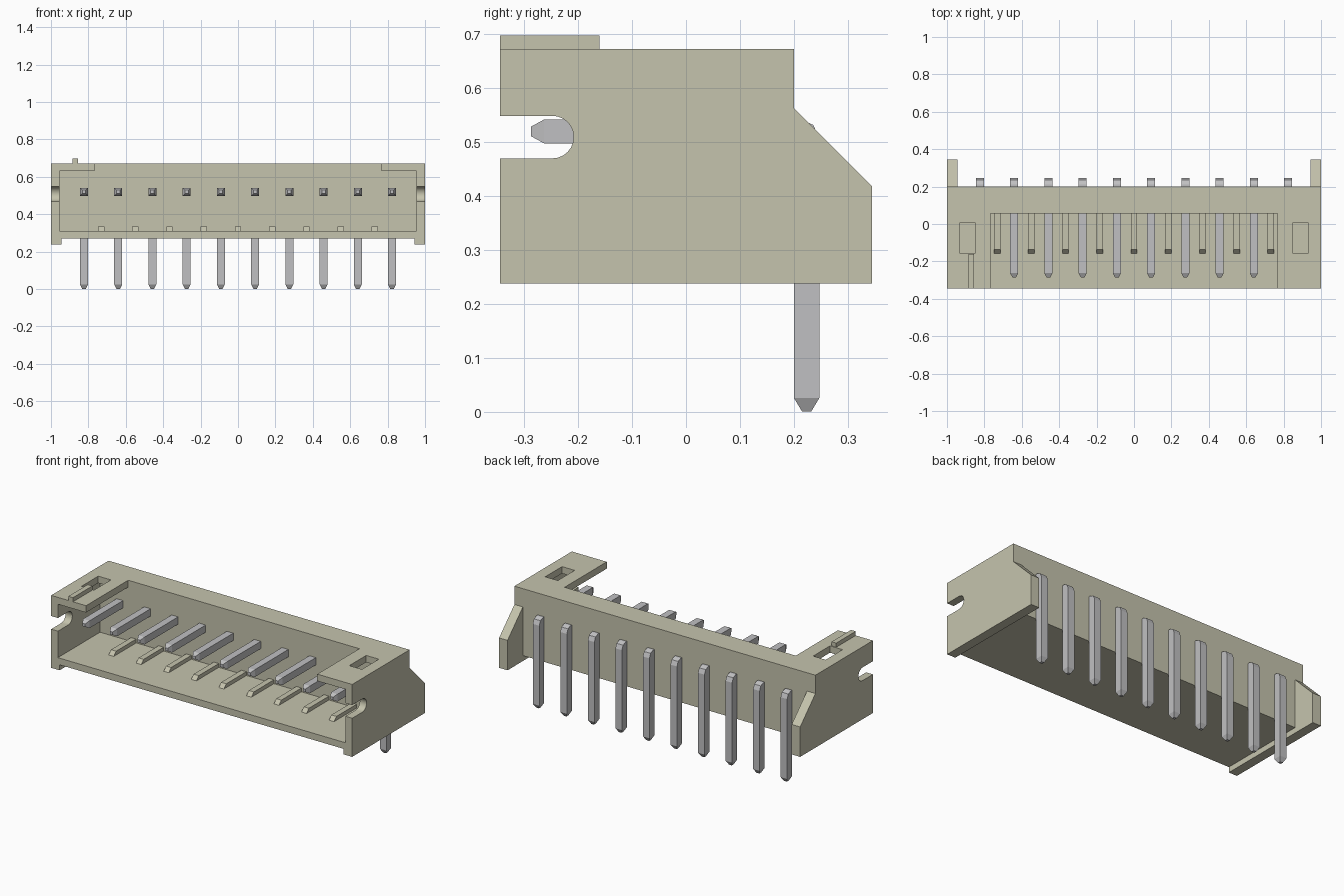
import bpy, bmesh

cube = bpy.data.objects.get("Cube")
if cube:
    bpy.data.objects.remove(cube, do_unlink=True)

import math


def material(name, rgb, rough, metal=0.0):
    m = bpy.data.materials.new(name)
    m.use_nodes = True
    m.diffuse_color = (*rgb, 1)
    node = next(n for n in m.node_tree.nodes if n.type == 'BSDF_PRINCIPLED')
    node.inputs["Base Color"].default_value = (*rgb, 1)
    node.inputs["Roughness"].default_value = rough
    node.inputs["Metallic"].default_value = metal
    return m


BEIGE = material("beige plastic", (0.56, 0.55, 0.42), 0.6)
SILVER = material("silver metal", (0.53, 0.53, 0.54), 0.5)


def loft(name, rings, mat):
    """Closed mesh through a list of equal-sized rings of points."""
    bm = bmesh.new()
    loops = [[bm.verts.new(p) for p in ring] for ring in rings]
    for a, b in zip(loops, loops[1:]):
        for i in range(len(a)):
            j = (i + 1) % len(a)
            bm.faces.new((a[i], a[j], b[j], b[i]))
    bm.faces.new(loops[0][::-1])
    bm.faces.new(loops[-1])
    bmesh.ops.recalc_face_normals(bm, faces=bm.faces[:])
    mesh = bpy.data.meshes.new(name)
    bm.to_mesh(mesh)
    bm.free()
    mesh.materials.append(mat)
    ob = bpy.data.objects.new(name, mesh)
    bpy.context.collection.objects.link(ob)
    return ob


def prism_x(name, yz, x0, x1, mat=BEIGE):
    return loft(name, [[(x, y, z) for y, z in yz] for x in (x0, x1)], mat)


def prism_y(name, xz, y0, y1, mat=BEIGE):
    return loft(name, [[(x, y, z) for x, z in xz] for y in (y0, y1)], mat)


def rect(a0, a1, b0, b1):
    return [(a0, b0), (a1, b0), (a1, b1), (a0, b1)]


def cut(target, cutter):
    cutter.hide_render = True
    mod = target.modifiers.new("cut", 'BOOLEAN')
    mod.operation = 'DIFFERENCE'
    mod.solver = 'EXACT'
    mod.object = cutter
    bpy.ops.object.select_all(action='DESELECT')
    bpy.context.view_layer.objects.active = target
    target.select_set(True)
    bpy.ops.object.modifier_apply(modifier=mod.name)
    bpy.data.objects.remove(cutter, do_unlink=True)


# Housing: side profile with a round-ended latch notch in the front edge
R, CY, CZ = 0.0395, -0.2475, 0.5085
notch = [(CY + R * math.cos(t), CZ + R * math.sin(t))
         for t in (math.radians(90 - 15 * i) for i in range(13))]
profile = [(-0.345, 0.237), (0.345, 0.237), (0.345, 0.417), (0.2, 0.562),
           (0.2, 0.672), (-0.345, 0.672), (-0.345, CZ + R)]
profile += notch + [(-0.345, CZ - R)]
housing = prism_x("housing", profile, -1, 1)

# Hollow under the floor and behind the back wall, leaving the side fins
cut(housing, prism_x("underside_cutter",
                     [(-0.5, -0.1), (0.5, -0.1), (0.5, 0.8), (0.2, 0.8),
                      (0.2, 0.27), (-0.5, 0.27)], -0.944, 0.944))
# Front cavity, open at the top between the two corner ledges
cut(housing, prism_y("cavity_cutter",
                     [(-0.955, 0.31), (0.955, 0.31), (0.955, 0.631), (0.768, 0.631),
                      (0.768, 0.8), (-0.768, 0.8), (-0.768, 0.631), (-0.955, 0.631)],
                     -0.5, 0.055))
# Rectangular slots through the ledges
for s in (-1, 1):
    cut(housing, prism_x("slot_cutter", rect(-0.155, 0.005, 0.6, 0.8),
                         s * 0.89 - 0.042, s * 0.89 + 0.042))

# Smooth only the curved notch ends
bpy.context.view_layer.objects.active = housing
housing.select_set(True)
bpy.ops.object.shade_smooth_by_angle(angle=math.radians(25))

# Key rib on the right ledge
prism_x("key_rib", rect(-0.345, -0.16, 0.672, 0.697), -0.886, -0.855)

# Floor ribs between the pins
PITCH = 0.183
for i in range(9):
    x = (i - 4) * PITCH
    prism_x("floor_rib", [(-0.158, 0.31), (0.055, 0.31), (0.055, 0.333), (-0.136, 0.333)],
            x - 0.017, x + 0.017)

# Bent pins: half width, then inner and outer (y, z) of each section
SECTIONS = [
    (0.009, (-0.287, 0.510), (-0.287, 0.528)),
    (0.0215, (-0.263, 0.497), (-0.263, 0.541)),
    (0.0215, (0.190, 0.497), (0.212, 0.541)),
    (0.0215, (0.197, 0.494), (0.236, 0.531)),
    (0.0215, (0.200, 0.487), (0.247, 0.505)),
    (0.0215, (0.200, 0.025), (0.247, 0.025)),
    (0.009, (0.215, 0.0), (0.232, 0.0)),
]
for i in range(10):
    x = (i - 4.5) * PITCH
    loft("pin", [[(x - h, *a), (x + h, *a), (x + h, *b), (x - h, *b)]
                 for h, a, b in SECTIONS], SILVER)
